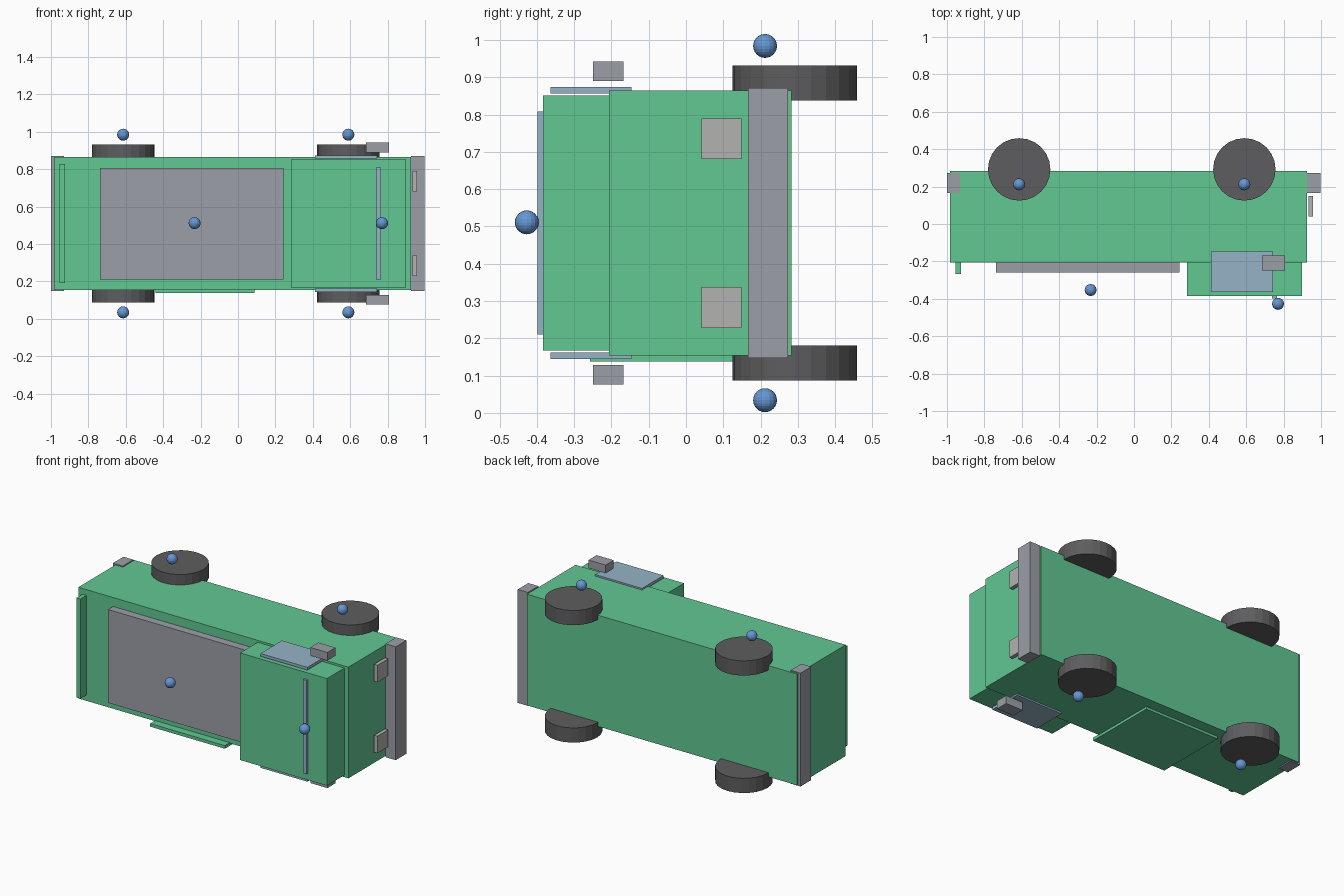
import bpy

if "Cube" in bpy.data.objects:
    bpy.data.objects.remove(bpy.data.objects["Cube"])

MID_Z = 0.509  # plane of symmetry across the vehicle's width


def material(name, rgb):
    m = bpy.data.materials.new(name)
    m.diffuse_color = (*rgb, 1.0)
    m.use_nodes = True
    m.node_tree.nodes["Principled BSDF"].inputs["Base Color"].default_value = m.diffuse_color
    return m


GREEN = material("green_paint", (0.12, 0.58, 0.29))
GLASS = material("glass", (0.30, 0.45, 0.56))
RUBBER = material("rubber", (0.11, 0.11, 0.115))
STEEL = material("steel", (0.33, 0.35, 0.39))
LAMP = material("lamp", (0.45, 0.45, 0.44))
BLUE = material("blue", (0.13, 0.31, 0.65))


def finish(name, mat):
    ob = bpy.context.object
    ob.name = name
    ob.data.materials.append(mat)
    return ob


def box(name, x, y, z, mat):
    """Box from (min, max) ranges on each axis."""
    bpy.ops.mesh.primitive_cube_add(size=1, location=[sum(r) / 2 for r in (x, y, z)])
    ob = finish(name, mat)
    ob.scale = [r[1] - r[0] for r in (x, y, z)]
    bpy.ops.object.transform_apply(location=False, rotation=False, scale=True)


def box_pair(name, x, y, z, mat):
    """Box on the upper side plus its mirror image across MID_Z."""
    box(name + "_left", x, y, z, mat)
    box(name + "_right", x, y, (2 * MID_Z - z[1], 2 * MID_Z - z[0]), mat)


def marker(name, x, y, z):
    bpy.ops.mesh.primitive_uv_sphere_add(segments=16, ring_count=12, radius=0.032,
                                         location=(x, y, z))
    finish(name, BLUE)


def centred(half):
    return (MID_Z - half, MID_Z + half)


# Body and cab (vehicle lies on its side, its roof faces -y)
box("body", (-0.983, 0.925), (-0.207, 0.283), centred(0.355), GREEN)
box("cab", (0.283, 0.897), (-0.384, -0.2), centred(0.342), GREEN)

# Load bed, tailgate and side door
box("load_bed", (-0.737, 0.243), (-0.258, -0.2), centred(0.298), STEEL)
box("tailgate", (-0.954, -0.926), (-0.268, -0.2), centred(0.318), GREEN)
box("side_door", (-0.44, 0.087), (-0.257, 0.212), (0.138, 0.158), GREEN)

# Glass
box("windscreen", (0.738, 0.764), (-0.398, -0.2), centred(0.299), GLASS)
box_pair("side_window", (0.413, 0.744), (-0.363, -0.146), (0.856, 0.874), GLASS)

# Mirrors, bumpers, headlights
box_pair("mirror", (0.685, 0.806), (-0.249, -0.168), (0.890, 0.942), STEEL)
box("front_bumper", (0.926, 0.998), (0.166, 0.273), centred(0.362), STEEL)
box("rear_bumper", (-1.0, -0.93), (0.166, 0.273), centred(0.362), STEEL)
box_pair("headlight", (0.933, 0.957), (0.041, 0.149), (0.681, 0.790), LAMP)

# Wheels with a handle ball outside each one
for end, x in (("rear", -0.614), ("front", 0.59)):
    for side, s in (("left", 1), ("right", -1)):
        bpy.ops.mesh.primitive_cylinder_add(vertices=24, radius=0.167, depth=0.094,
                                            location=(x, 0.292, MID_Z + s * 0.375))
        finish(f"{end}_wheel_{side}", RUBBER)
        marker(f"{end}_wheel_ball_{side}", x, 0.212, MID_Z + s * 0.475)

# Balls above the load bed and the windscreen
marker("bed_ball", -0.232, -0.353, MID_Z + 0.002)
marker("windscreen_ball", 0.77, -0.427, MID_Z + 0.002)
